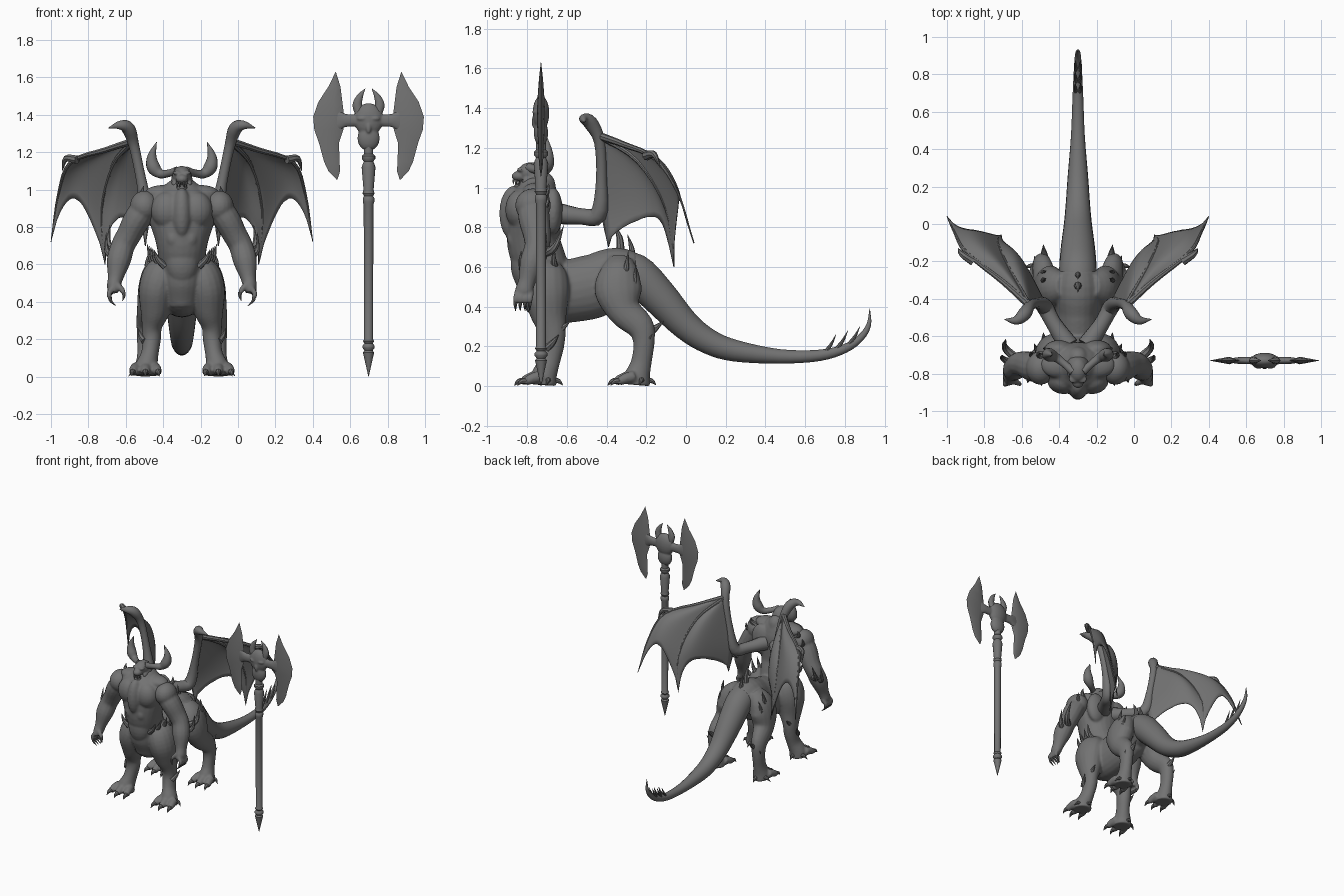
import bpy, bmesh, math
from mathutils import Vector, Matrix

CX = -0.30                      # creature centre line
AX, AY = 0.698, -0.73           # axe centre line
grey = bpy.data.materials.new("stone_grey")
grey.diffuse_color = (0.17, 0.17, 0.17, 1)


def smooth_path(pts, steps):
    """Catmull-Rom interpolation of equal-length tuples."""
    p = [Vector(q) for q in pts]
    p = [p[0] * 2 - p[1]] + p + [p[-1] * 2 - p[-2]]
    out = []
    for i in range(1, len(p) - 2):
        a, b, c, d = p[i - 1:i + 3]
        for k in range(steps):
            t = k / steps
            out.append(0.5 * (b * 2 + (c - a) * t + (a * 2 - b * 5 + c * 4 - d) * t * t
                              + (b * 3 - a - c * 3 + d) * t ** 3))
    return out + [p[-2]]


def tube(bm, pts, s=1, n=14, steps=4):
    """Sweep ellipses along (x, y, z, radius[, second radius]) points; s mirrors x."""
    pts = [(q[0] * s, q[1], q[2], q[3], q[-1]) for q in pts]
    path = smooth_path([q[:3] for q in pts], steps)
    rad = smooth_path([(q[3], q[4], 0) for q in pts], steps)
    side, rings = None, []
    for i, c in enumerate(path):
        t = (path[min(i + 1, len(path) - 1)] - path[max(i - 1, 0)]).normalized()
        if side is None:
            side = Vector((1, 0, 0)) if abs(t.x) < 0.85 else Vector((0, 1, 0))
        side = (side - t * side.dot(t)).normalized()
        up = t.cross(side)
        ra, rb = max(rad[i].x, 0.001), max(rad[i].y, 0.001)
        rings.append([bm.verts.new(c + side * ra * math.cos(a) + up * rb * math.sin(a))
                      for a in (2 * math.pi * k / n for k in range(n))])
    for r, q in zip(rings, rings[1:]):
        for k in range(n):
            bm.faces.new((r[k], r[(k + 1) % n], q[(k + 1) % n], q[k]))
    bm.faces.new(rings[0])
    bm.faces.new(rings[-1])


def ball(bm, c, r, s=1):
    m = Matrix.Translation((c[0] * s, c[1], c[2])) @ Matrix.Diagonal((*r, 1))
    bmesh.ops.create_uvsphere(bm, u_segments=20, v_segments=12, radius=1, matrix=m)


def spike(bm, a, b, c, r, s=1):
    tube(bm, [(*a, r), (*b, r * 0.7), (*c, 0.001)], s, n=8)


def finish(name, bm, origin=(CX, 0, 0), fuse=0):
    bmesh.ops.recalc_face_normals(bm, faces=bm.faces[:])
    for f in bm.faces:
        f.smooth = True
    me = bpy.data.meshes.new(name)
    bm.to_mesh(me)
    bm.free()
    me.materials.append(grey)
    ob = bpy.data.objects.new(name, me)
    ob.location = origin
    bpy.context.collection.objects.link(ob)
    if fuse:                    # melt overlapping volumes into one skin
        m = ob.modifiers.new("fuse", 'REMESH')
        m.mode, m.voxel_size, m.use_smooth_shade = 'VOXEL', fuse, True
        m = ob.modifiers.new("soften", 'SMOOTH')
        m.factor, m.iterations = 0.5, 4
    else:
        bpy.context.view_layer.objects.active = ob
        ob.select_set(True)
        bpy.ops.object.shade_smooth_by_angle(angle=math.radians(40))
        ob.select_set(False)
    return ob


# Body: torso, barrel, legs and muscles melted together
bm = bmesh.new()
tube(bm, [(0, -.70, .38, .09, .10), (0, -.71, .50, .12, .14), (0, -.735, .62, .125, .135),
          (0, -.765, .72, .14, .135), (0, -.765, .85, .18, .135), (0, -.76, .94, .185, .125),
          (0, -.755, 1.0, .12, .10), (0, -.76, 1.05, .06, .065)], n=24)
tube(bm, [(0, -.76, .50, .09, .12), (0, -.68, .47, .13, .15), (0, -.55, .485, .125, .16),
          (0, -.45, .51, .12, .16), (0, -.35, .56, .125, .14), (0, -.25, .565, .10, .11)], n=24)
ball(bm, (0, -.815, .62), (.09, .068, .13))
ball(bm, (0, -.865, .87), (.055, .075, .14))                # breastbone
ball(bm, (0, -.715, 1.0), (.06, .06, .08))                  # nape
claws = bmesh.new()
for s in (-1, 1):
    ball(bm, (.075, -.835, .89), (.09, .075, .10), s)       # chest
    ball(bm, (.10, -.755, .98), (.10, .07, .045), s)        # neck muscle
    ball(bm, (.10, -.67, .88), (.08, .05, .12), s)          # back
    ball(bm, (.045, -.85, .74), (.045, .05, .06), s)        # stomach
    # Legs: thigh to foot, with spread toes
    for pts, fy, spur in (
            ([(.06, -.70, .63, .04, .06), (.10, -.705, .56, .095, .11), (.13, -.705, .47, .10, .12),
              (.142, -.69, .36, .082, .092), (.16, -.67, .27, .055, .066), (.162, -.67, .20, .05, .056),
              (.172, -.69, .12, .047, .055), (.19, -.715, .05, .062, .065),
              (.192, -.72, .006, .066, .07)], -.715, -.60),
            ([(.08, -.33, .64, .04, .06), (.125, -.335, .57, .075, .10), (.15, -.34, .48, .082, .12),
              (.17, -.31, .38, .07, .086), (.19, -.23, .30, .053, .07), (.195, -.212, .22, .046, .054),
              (.195, -.225, .12, .044, .052), (.195, -.245, .05, .058, .065),
              (.195, -.25, .006, .062, .07)], -.245, -.13)):
        tube(bm, pts, s, n=18)
        for k in (-1, 0, 1):
            x, y = .195 + k * .048, fy - .03 + abs(k) * .015
            tube(bm, [(x, y, .05, .03), (x + k * .01, y - .04, .04, .028),
                      (x + k * .018, y - .078, .024, .022)], s)
            spike(claws, (x + k * .018, y - .065, .026), (x + k * .022, y - .098, .024),
                  (x + k * .026, y - .12, .003), .018, s)
        spike(claws, (.235, fy + .02, .03), (.26, fy + .02, .028), (.285, fy + .01, .003), .016, s)
        spike(claws, (.19, fy + .05, .03), (.19, fy + .075, .025), (.19, fy + .095, .005), .016, s)
        spike(claws, (.175, spur - .10, .25), (.18, spur - .035, .285), (.185, spur + .02, .33), .028, s)
        spike(claws, (.20, spur - .10, .19), (.22, spur - .07, .22), (.235, spur - .04, .26), .02, s)
finish("body_and_legs", bm, fuse=.008)
finish("foot_claws", claws)

# Head with open jaw
bm = bmesh.new()
tube(bm, [(0, -.73, .97, .08), (0, -.755, 1.03, .064), (0, -.765, 1.08, .052)])
ball(bm, (0, -.78, 1.075), (.052, .068, .052))
ball(bm, (0, -.838, 1.057), (.034, .04, .027))
ball(bm, (0, -.825, 1.006), (.032, .045, .016))
for s in (-1, 1):
    ball(bm, (.025, -.83, 1.09), (.024, .022, .012), s)     # brow
    ball(bm, (.04, -.79, 1.03), (.017, .035, .025), s)      # cheek
finish("head", bm, fuse=.006)
bm = bmesh.new()
for s in (-1, 1):
    for x, y in ((.012, -.866), (.024, -.85)):
        spike(bm, (x, y, 1.04), (x, y - .003, 1.028), (x, y, 1.015), .006, s)
        spike(bm, (x, y + .01, 1.01), (x, y + .008, 1.022), (x, y + .01, 1.036), .005, s)
finish("teeth", bm)

# Tail with spines along the end, and two spikes on the rump
bm = bmesh.new()
tube(bm, [(0, -.38, .59, .09), (0, -.26, .57, .10), (0, -.14, .455, .093), (0, 0, .305, .075),
          (0, .12, .222, .064), (0, .25, .178, .055), (0, .47, .15, .037), (0, .67, .155, .029),
          (0, .80, .19, .023), (0, .88, .245, .018), (0, .92, .31, .012), (0, .925, .39, .001)], n=18)
finish("tail", bm)
bm = bmesh.new()
spike(bm, (0, -.33, .68), (0, -.335, .75), (0, -.365, .815), .022)
spike(bm, (0, -.27, .65), (0, -.275, .70), (0, -.295, .765), .018)
for s in (-1, 1):
    for y, z in ((.70, .17), (.76, .19), (.82, .21)):
        spike(bm, (.008, y, z), (.014, y + .03, z + .04), (.014, y + .055, z + .09), .011, s)
finish("back_spines", bm)

for s, side in ((-1, "left"), (1, "right")):
    # Arm: shoulder, bicep, forearm and clawed hand
    bm, claws = bmesh.new(), bmesh.new()
    ball(bm, (.20, -.77, .91), (.078, .09, .085), s)
    tube(bm, [(.17, -.77, .94, .065, .075), (.235, -.765, .85, .072, .08), (.283, -.75, .76, .066, .07),
              (.315, -.75, .70, .064, .064), (.338, -.775, .62, .064, .062), (.355, -.80, .53, .042, .044),
              (.365, -.815, .48, .036, .046), (.368, -.82, .45, .026, .045)], s)
    for k in range(4):
        y = -.85 + k * .024
        tube(bm, [(.37, y, .475, .014), (.39, y - .006, .445, .014), (.385, y - .008, .42, .012)], s, n=10)
        spike(claws, (.386, y - .008, .428), (.38, y - .009, .405), (.352, y - .008, .378), .011, s)
    tube(bm, [(.345, -.84, .49, .018), (.32, -.85, .465, .015), (.312, -.855, .445, .012)], s, n=10)
    spike(claws, (.312, -.855, .45), (.31, -.858, .43), (.318, -.86, .405), .011, s)
    finish(f"{side}_arm", bm, fuse=.007)
    finish(f"{side}_hand_claws", claws)

    # Horn sweeping out and up
    bm = bmesh.new()
    tube(bm, [(.025, -.79, 1.10, .024), (.07, -.75, 1.088, .02), (.115, -.715, 1.085, .025),
              (.152, -.70, 1.12, .036), (.16, -.695, 1.18, .024), (.135, -.70, 1.255, .001)], s)
    finish(f"{side}_horn", bm)

    # Spikes on elbow, shoulder, hip and thigh
    bm = bmesh.new()
    spike(bm, (.33, -.72, .67), (.39, -.66, .70), (.385, -.615, .81), .026, s)
    spike(bm, (.35, -.75, .64), (.40, -.72, .67), (.405, -.70, .77), .022, s)
    spike(bm, (.18, -.72, .95), (.21, -.70, .98), (.205, -.69, 1.02), .02, s)
    spike(bm, (.22, -.72, .90), (.25, -.70, .92), (.25, -.69, .965), .018, s)
    for i in range(4):
        y = -.82 + i * .055
        spike(bm, (.09 + i * .012, y, .59), (.13 + i * .012, y - .01, .63),
              (.15 + i * .012, y - .01, .68 + i * .01), .02, s)
    for y, z in ((-.31, .60), (-.27, .53)):
        spike(bm, (.165, y, z - .06), (.185, y + .01, z), (.17, y + .02, z + .08), .02, s)
    finish(f"{side}_side_spikes", bm)

    # Wing: three finger bones, hooked arm and a scalloped, billowing membrane
    wrist = (.26, -.435, 1.26)
    lead = [wrist, (.40, -.31, 1.215), (.595, -.155, 1.145), (.662, -.04, .97), (.70, .04, .72)]
    mid = [wrist, (.37, -.24, 1.13), (.43, -.10, .89), (.41, -.06, .60)]
    inner = [wrist, (.215, -.42, 1.06), (.18, -.42, .87), (.195, -.39, .70)]
    bm = bmesh.new()
    tube(bm, [(.05, -.65, .87, .055), (.13, -.53, .855, .042), (.18, -.44, .865, .044),
              (.215, -.425, 1.04, .028), (.255, -.435, 1.23, .028), (.285, -.48, 1.325, .036),
              (.33, -.515, 1.345, .024), (.392, -.51, 1.33, .002)], s)
    for f, r in ((lead, .018), (mid, .014), (inner, .014)):
        tube(bm, [(*p, r * (1 - i / (len(f) - 1)) + .002) for i, p in enumerate(f)], s, n=8)
    spike(bm, (.56, -.20, 1.16), (.62, -.16, 1.165), (.64, -.13, 1.10), .024, s)
    finish(f"{side}_wing_bones", bm)
    bm = bmesh.new()
    N = 16
    for fa, fb, puff in ((lead, mid, Vector((.02, .05, .02))), (mid, inner, Vector((.01, .10, 0)))):
        pa, pb = smooth_path(fa, 32), smooth_path(fb, 32)
        at = lambda p, t: p[int(t * (len(p) - 1) + .5)]
        grid = []
        for i in range(N + 1):
            u = i / N
            k = 1 - .29 * max(0, math.sin(math.pi * u)) ** .55
            row = []
            for j in range(N + 1):
                t = k * j / N
                p = at(pa, t).lerp(at(pb, t), u)
                p = p + puff * math.sin(math.pi * u) * math.sin(math.pi * t)
                row.append(bm.verts.new((p.x * s, p.y, p.z)))
            grid.append(row)
        for i in range(N):
            for j in range(N):
                bm.faces.new((grid[i][j], grid[i + 1][j], grid[i + 1][j + 1], grid[i][j + 1]))
    bmesh.ops.remove_doubles(bm, verts=bm.verts[:], dist=.0005)
    web = finish(f"{side}_wing_membrane", bm)
    m = web.modifiers.new("thickness", 'SOLIDIFY')
    m.thickness, m.offset = .007, 0

# Axe shaft: turned profile with rings and a pointed foot
axe = (AX, AY, 0)
prof = [(.001, 0), (.03, .13), (.022, .14), (.033, .155), (.033, .165), (.022, .178), (.03, .19),
        (.024, .2), (.026, .92), (.031, .935), (.031, .955), (.024, .965), (.032, .98), (.027, 1.0),
        (.037, 1.12), (.03, 1.14), (.025, 1.15), (.036, 1.165), (.036, 1.18), (.025, 1.19), (.025, 1.25)]
bm = bmesh.new()
tube(bm, [(0, 0, z, r) for r, z in prof], n=16, steps=1)
finish("axe_shaft", bm, axe)

# Axe skull ornament and cross bar
bm = bmesh.new()
ball(bm, (0, 0, 1.375), (.078, .042, .088))
ball(bm, (0, 0, 1.275), (.06, .036, .068))
ball(bm, (0, -.036, 1.33), (.014, .012, .03))
tube(bm, [(-.18, 0, 1.37, .012, .065), (-.14, 0, 1.37, .018, .045), (-.10, 0, 1.37, .02, .034),
          (.10, 0, 1.37, .02, .034), (.14, 0, 1.37, .018, .045), (.18, 0, 1.37, .012, .065)])
for s in (-1, 1):
    ball(bm, (.032, -.03, 1.38), (.028, .014, .012), s)
finish("axe_skull", bm, axe, fuse=.006)
bm = bmesh.new()
for s in (-1, 1):
    tube(bm, [(.05, 0, 1.41, .024, .02), (.06, 0, 1.455, .025, .018), (.045, 0, 1.50, .016, .012),
              (.018, 0, 1.54, .001)], s, n=10)
finish("axe_horns", bm, axe)

# Axe blades: diamond cross-section lofted from tip to tip (z, outer x, inner x, half thickness)
blade = [(1.63, .176, .175, .001), (1.55, .215, .15, .01), (1.47, .268, .14, .016), (1.39, .296, .13, .02),
         (1.32, .29, .135, .02), (1.25, .265, .158, .016), (1.15, .238, .155, .012),
         (1.10, .215, .152, .008), (1.055, .172, .166, .001)]
for s, side in ((-1, "left"), (1, "right")):
    bm = bmesh.new()
    rings = []
    for z, o, i, t in blade:
        m = i + (o - i) * .35
        rings.append([bm.verts.new((x * s, y, z)) for x, y in ((o, 0), (m, t), (i, 0), (m, -t))])
    for r, q in zip(rings, rings[1:]):
        for k in range(4):
            bm.faces.new((r[k], r[(k + 1) % 4], q[(k + 1) % 4], q[k]))
    bm.faces.new(rings[0])
    bm.faces.new(rings[-1])
    finish(f"{side}_axe_blade", bm, axe)
